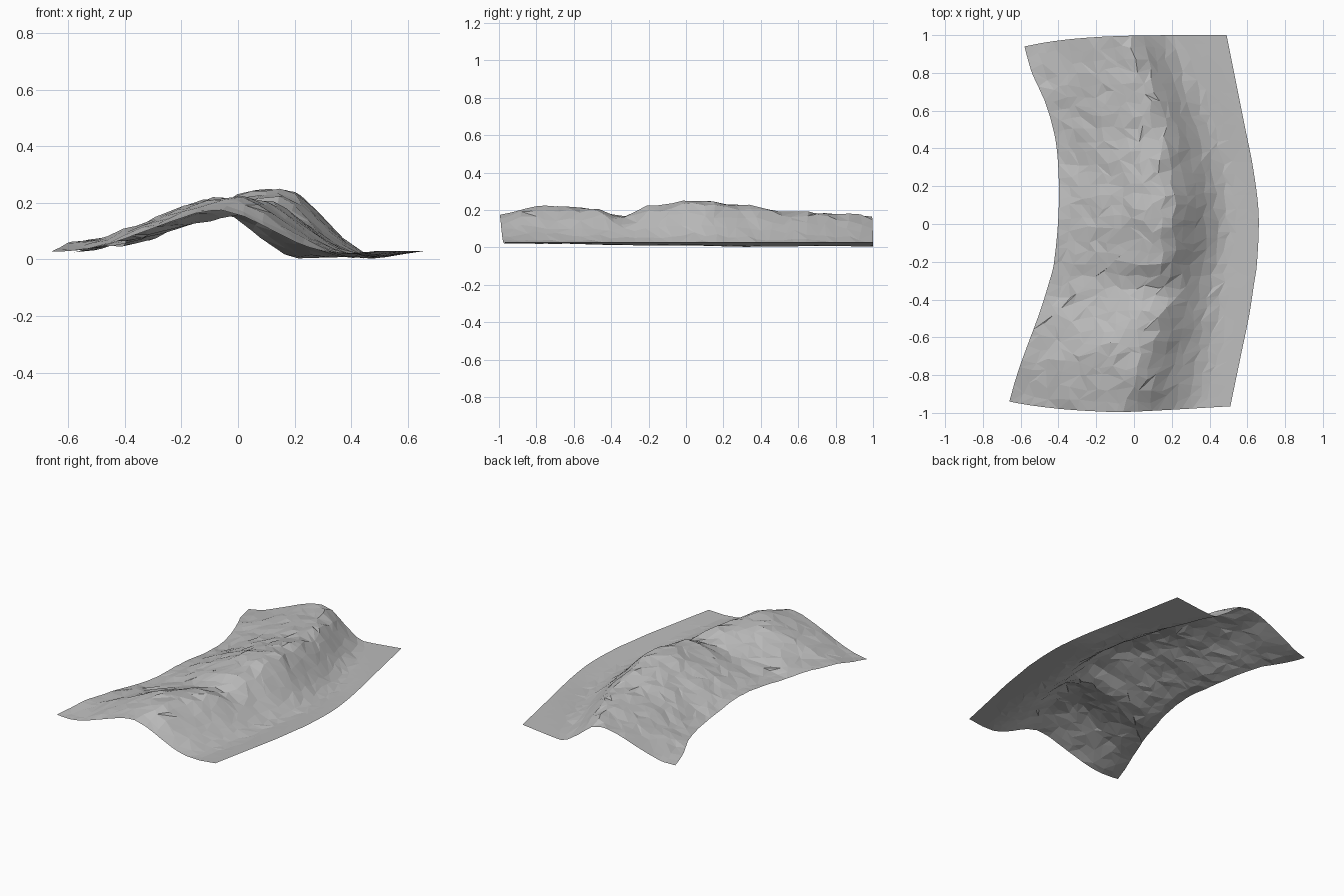
import bpy, bmesh, math, random
from mathutils import Vector, noise

random.seed(4)
cube = bpy.data.objects.get("Cube")
if cube:
    bpy.data.objects.remove(cube, do_unlink=True)

COLUMNS, ROWS = 19, 33
RIM_Z = .03

# Ridge stations along y: y, left x, left z, crest x, crest z, slope power, foot x, foot z, right x
STATIONS = [
    (-1, -.66, .03, -.05, .175, 2.6, .38, .02, .51),
    (-.85, -.62, .05, .0, .212, 1.9, .41, .02, .54),
    (-.7, -.57, .066, .03, .222, 1.6, .43, .018, .57),
    (-.5, -.5, .066, .1, .213, 1.7, .46, .015, .61),
    (-.33, -.45, .065, .15, .17, 1.8, .47, .012, .635),
    (-.23, -.425, .07, .16, .207, 1.7, .48, .01, .65),
    (.05, -.4, .08, .175, .254, 1.6, .51, .008, .66),
    (.3, -.4, .052, .16, .224, 1.4, .49, .003, .63),
    (.5, -.42, .045, .13, .204, 1.3, .43, .005, .59),
    (.7, -.475, .052, .08, .184, 1.4, .36, .007, .55),
    (.85, -.54, .036, .03, .18, 1.6, .29, .005, .52),
    (1, -.58, .025, -.05, .167, 1.8, .23, .003, .49),
]


def station_at(v):
    """Smoothly blend the station values at position v."""
    last = len(STATIONS) - 1
    i = 0
    while i < last - 1 and v > STATIONS[i + 1][0]:
        i += 1
    p0, p1, p2, p3 = (STATIONS[min(max(k, 0), last)] for k in range(i - 1, i + 3))
    t = (v - p1[0]) / (p2[0] - p1[0])
    blended = []
    for k in range(1, len(p1)):
        m1 = (p2[k] - p0[k]) / (p2[0] - p0[0]) * (p2[0] - p1[0])
        m2 = (p3[k] - p1[k]) / (p3[0] - p1[0]) * (p2[0] - p1[0])
        blended.append((2*t**3 - 3*t*t + 1) * p1[k] + (t**3 - 2*t*t + t) * m1
                       + (3*t*t - 2*t**3) * p2[k] + (t**3 - t*t) * m2)
    return blended


def surface_point(u, v):
    """Point of the hillside, u across and v along."""
    left, left_z, crest, crest_z, power, foot, foot_z, right = station_at(v)
    x = left + (right - left) * u
    rough = min(1, 8 * u + .35, 8 * (1 - abs(v)) + .25)
    if x < crest:      # broad rough slope
        t = (x - left) / (crest - left)
        z = left_z + (crest_z - left_z) * math.sin(t * math.pi / 2) ** power
    elif x < foot:     # steep face easing into the apron
        t = (x - crest) / (foot - crest)
        z = crest_z + (foot_z - crest_z) * math.sin(t * math.pi / 2) ** 1.42
        rough *= 1 - t
    else:              # apron rising gently to the rim
        z = foot_z + (RIM_Z - foot_z) * (x - foot) / (right - foot)
        rough = 0
    z += rough * .016 * noise.noise(Vector((x * 7, v * 7, 3)))
    z += rough * random.uniform(-.006, .004)
    bow = 1 - .06 * (1 - u) ** 4
    if v < 0:
        bow -= .035 * max(0, 2 * u - 1)
    return x, v * bow, max(z, 0)


def jitter(i, count):
    return random.uniform(-.33, .33) if 0 < i < count else 0


# Irregular sheet of hillside facets
bm = bmesh.new()
grid = []
for j in range(ROWS + 1):
    row = []
    for i in range(COLUMNS + 1):
        u = (i + jitter(i, COLUMNS)) / COLUMNS
        v = 2 * (j + jitter(j, ROWS)) / ROWS - 1
        row.append(bm.verts.new(surface_point(u, v)))
    grid.append(row)
for j in range(ROWS):
    for i in range(COLUMNS):
        a, b = grid[j][i], grid[j][i + 1]
        c, d = grid[j + 1][i + 1], grid[j + 1][i]
        tris = ((a, b, c), (a, c, d)) if random.random() < .5 else ((a, b, d), (b, c, d))
        for tri in tris:
            bm.faces.new(tri)

mesh = bpy.data.meshes.new("hillside")
bm.to_mesh(mesh)
bm.free()
hillside = bpy.data.objects.new("hillside", mesh)
bpy.context.collection.objects.link(hillside)

# Stone colour
stone = bpy.data.materials.new("grey stone")
stone.use_nodes = True
color = (.5, .5, .5, 1)
stone.diffuse_color = color
stone.node_tree.nodes["Principled BSDF"].inputs["Base Color"].default_value = color
mesh.materials.append(stone)
